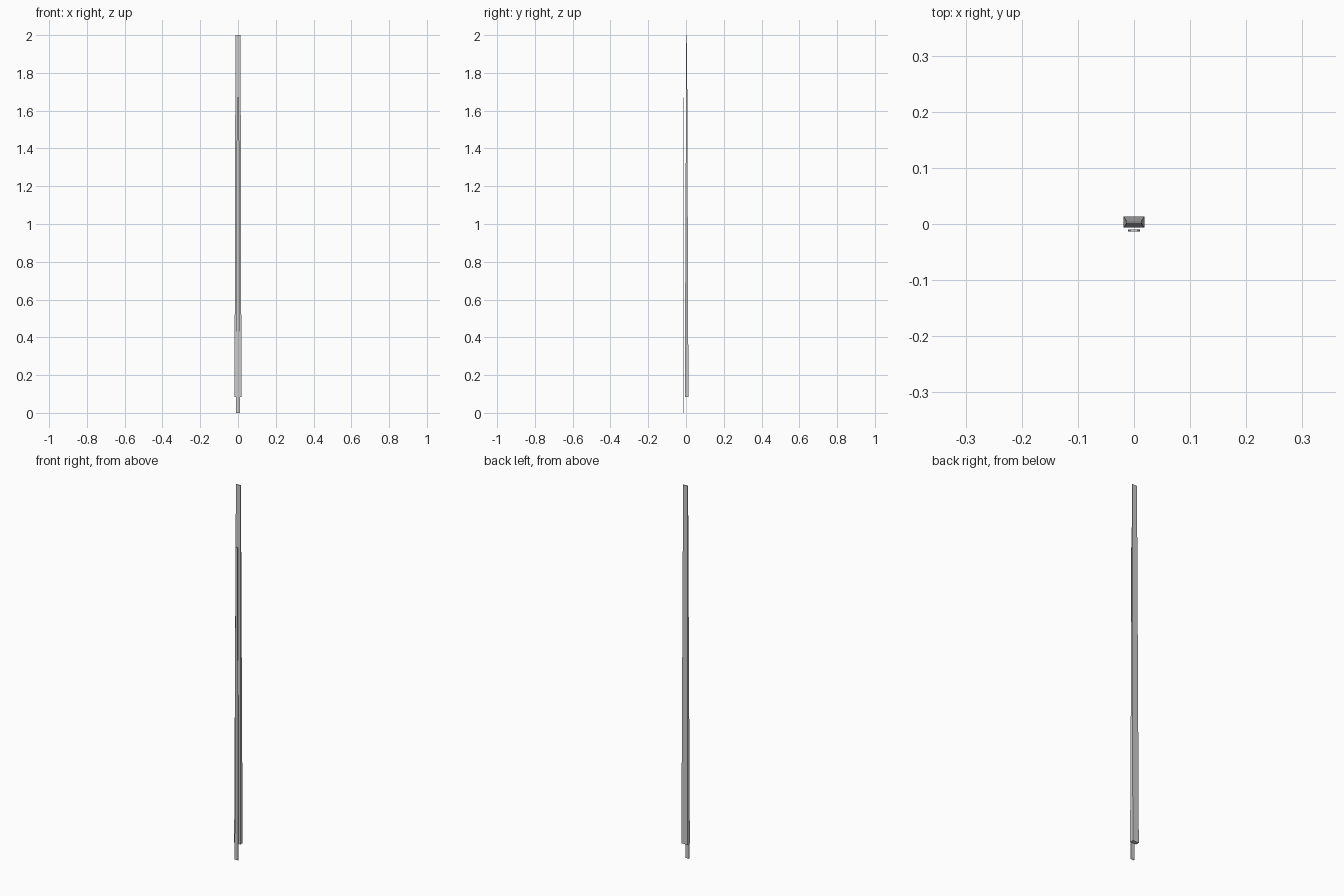
import bpy, bmesh

if "Cube" in bpy.data.objects:
    bpy.data.objects.remove(bpy.data.objects["Cube"])


def tapered_bar(name, bottom, top):
    """Four-sided bar; each end is (z, half_width, y_front, y_back)."""
    bm = bmesh.new()
    rings = []
    for z, w, y0, y1 in (bottom, top):
        rings.append([bm.verts.new(p) for p in
                      ((-w, y0, z), (w, y0, z), (w, y1, z), (-w, y1, z))])
    a, b = rings
    bm.faces.new(a[::-1])
    bm.faces.new(b)
    for i in range(4):
        j = (i + 1) % 4
        bm.faces.new((a[i], a[j], b[j], b[i]))
    bmesh.ops.recalc_face_normals(bm, faces=bm.faces)
    mesh = bpy.data.meshes.new(name)
    bm.to_mesh(mesh)
    bm.free()
    obj = bpy.data.objects.new(name, mesh)
    bpy.context.collection.objects.link(obj)
    return obj


# long main bar, thick at the foot and thin at the tip
tapered_bar("main_bar", (0.085, 0.0183, -0.0065, 0.013), (2.0, 0.0135, 0.0015, 0.0055))

# thin narrow strip running along the front
tapered_bar("front_strip", (0.0, 0.0105, -0.013, -0.0095), (1.67, 0.006, -0.013, -0.0095))
